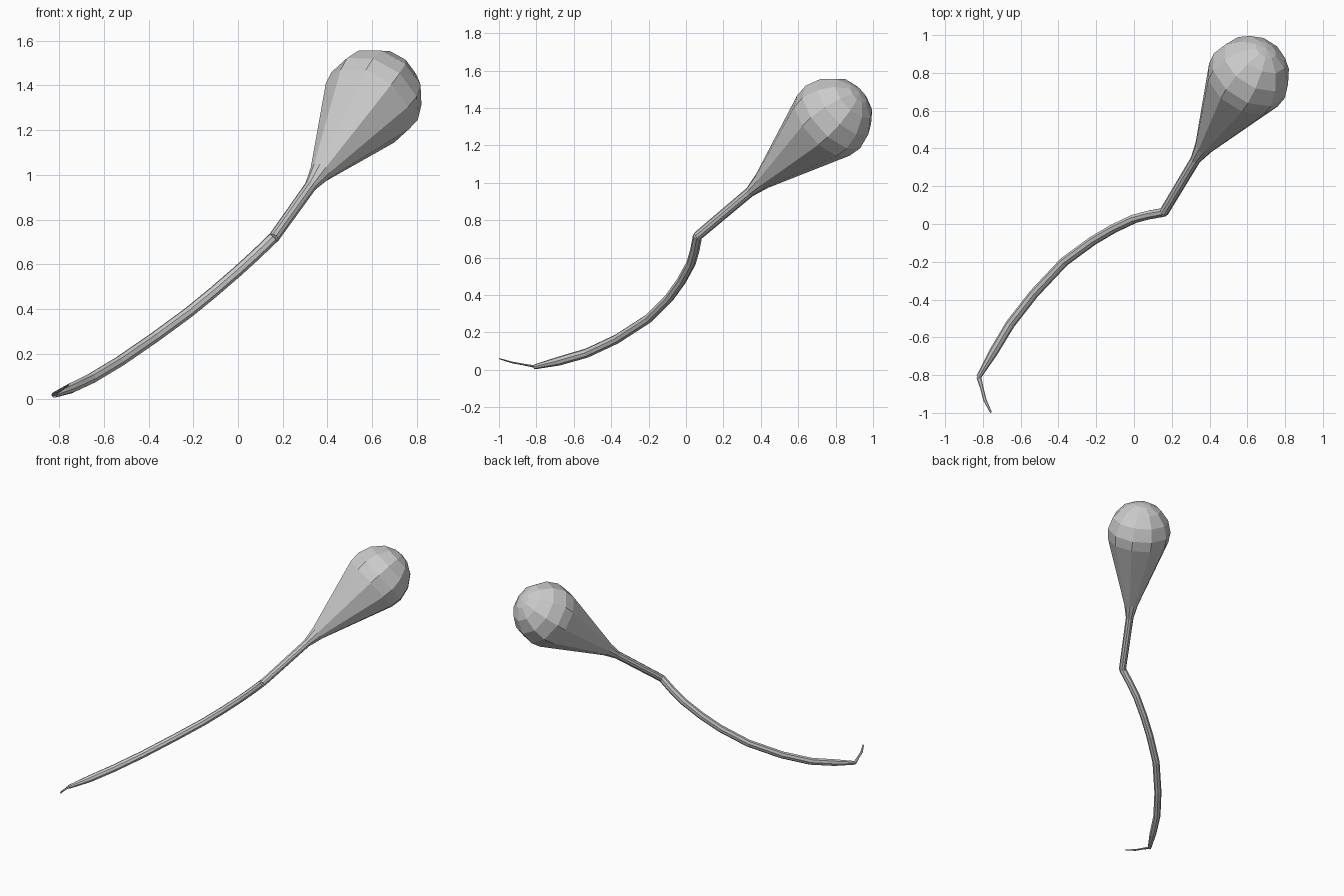
import bpy, bmesh, math
from mathutils import Vector

if "Cube" in bpy.data.objects:
    bpy.data.objects.remove(bpy.data.objects["Cube"])


def sweep(name, path, radii, sides, flat=1.0):
    """Low-poly tube along a path, with a radius at each point."""
    pts = [Vector(p) for p in path]
    bm = bmesh.new()
    rings, prev, side = [], None, None
    for i, p in enumerate(pts):
        t = (pts[min(i + 1, len(pts) - 1)] - pts[max(i - 1, 0)]).normalized()
        if prev is None:
            side = t.cross(Vector((0, 0, 1))).normalized()
        else:
            side = prev.rotation_difference(t) @ side
        up = side.cross(t).normalized()
        prev = t
        ring = []
        for k in range(sides):
            a = 2 * math.pi * k / sides
            ring.append(bm.verts.new(p + radii[i] * (side * math.cos(a) + up * flat * math.sin(a))))
        rings.append(ring)
    for a, b in zip(rings, rings[1:]):
        for k in range(sides):
            n = (k + 1) % sides
            bm.faces.new((a[k], a[n], b[n], b[k]))
    bm.faces.new(rings[0])
    bm.faces.new(rings[-1])
    bmesh.ops.recalc_face_normals(bm, faces=bm.faces)
    me = bpy.data.meshes.new(name)
    bm.to_mesh(me)
    bm.free()
    ob = bpy.data.objects.new(name, me)
    bpy.context.collection.objects.link(ob)
    return ob


# Curved lower stem
lower = [(-0.822, -0.81, 0.016), (-0.745, -0.68, 0.047), (-0.655, -0.53, 0.09),
         (-0.53, -0.37, 0.165), (-0.37, -0.2, 0.275), (-0.22, -0.09, 0.385),
         (-0.11, -0.025, 0.475), (0.0, 0.027, 0.57), (0.08, 0.048, 0.643),
         (0.158, 0.062, 0.718)]
sweep("lower_stem", lower, [0.013, 0.024] + [0.025] * 8, 8)

# Thin withered tip at the foot of the stem
sweep("stem_tip", [(-0.822, -0.81, 0.018), (-0.805, -0.87, 0.029),
                   (-0.79, -0.93, 0.04), (-0.757, -0.998, 0.06)],
      [0.013, 0.009, 0.009, 0.005], 6, 0.55)

# Straight upper stem flaring into the rounded bud
start, neck = Vector((0.158, 0.062, 0.716)), Vector((0.325, 0.34, 0.95))
axis = Vector((0.43, 0.67, 0.605)).normalized()
bud = [(0.0, 0.027), (0.10, 0.049), (0.59, 0.214), (0.665, 0.222),
       (0.755, 0.196), (0.83, 0.135), (0.868, 0.06), (0.876, 0.004)]
sweep("upper_stem_and_bud", [start] + [neck + axis * s for s, r in bud],
      [0.025] + [r for s, r in bud], 10)
